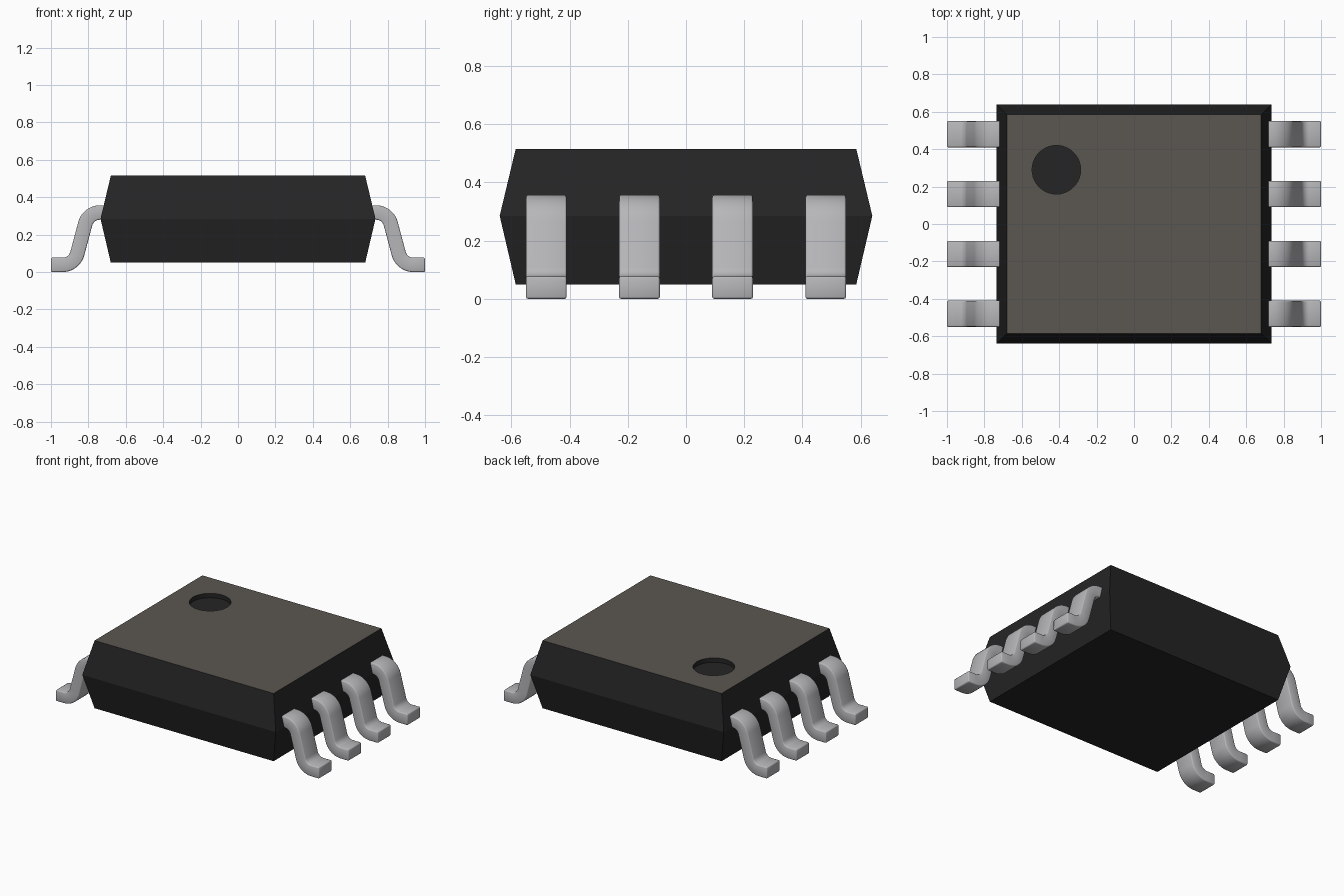
import bpy, bmesh, math

if "Cube" in bpy.data.objects:
    bpy.data.objects.remove(bpy.data.objects["Cube"])


def material(name, rgb):
    m = bpy.data.materials.new(name)
    m.diffuse_color = (*rgb, 1)
    m.use_nodes = True
    m.node_tree.nodes["Principled BSDF"].inputs["Base Color"].default_value = m.diffuse_color
    return m


black = material("black resin", (0.018, 0.018, 0.018))
brown = material("brown grey top", (0.105, 0.096, 0.082))
metal = material("lead metal", (0.47, 0.47, 0.49))


def finish(bm, name, mats):
    bmesh.ops.recalc_face_normals(bm, faces=bm.faces)
    me = bpy.data.meshes.new(name)
    bm.to_mesh(me)
    bm.free()
    for m in mats:
        me.materials.append(m)
    ob = bpy.data.objects.new(name, me)
    bpy.context.collection.objects.link(ob)
    return ob


def bridge(bm, a, b):
    n = len(a)
    for i in range(n):
        j = (i + 1) % n
        bm.faces.new((a[i], a[j], b[j], b[i]))


def loop_edges(bm, ring):
    return [bm.edges.get((ring[i - 1], ring[i])) for i in range(len(ring))]


# Package body: tapered both ways from the parting line
bm = bmesh.new()
rings = []
for hx, hy, z in ((0.68, 0.585, 0.05), (0.735, 0.64, 0.285), (0.68, 0.585, 0.515)):
    rings.append([bm.verts.new((sx * hx, sy * hy, z))
                  for sx, sy in ((-1, -1), (1, -1), (1, 1), (-1, 1))])
bm.faces.new(rings[0])
bridge(bm, rings[0], rings[1])
bridge(bm, rings[1], rings[2])

# Round pin-one recess in the top
N, R, TOP, DEPTH = 40, 0.13, 0.515, 0.03
circles = [[bm.verts.new((-0.415 + R * math.cos(2 * math.pi * i / N),
                          0.29 + R * math.sin(2 * math.pi * i / N), z))
            for i in range(N)] for z in (TOP, TOP - DEPTH)]
bridge(bm, circles[0], circles[1])
bm.faces.new(circles[1])
bmesh.ops.triangle_fill(bm, use_beauty=True,
                        edges=loop_edges(bm, rings[2]) + loop_edges(bm, circles[0]))
for f in bm.faces:
    f.material_index = int(all(v.co.z > TOP - 0.001 for v in f.verts))
finish(bm, "package_body", [black, brown])


# Gull-wing lead outline: pairs of (upper, lower) points along the bend
def lead_profile():
    big, small, tilt, steps = 0.12, 0.043, 15, 9
    pairs = [((0.70, 0.357), (0.70, 0.28))]
    for i in range(steps + 1):
        a = math.radians(90 - (90 - tilt) * i / steps)
        c, s = math.cos(a), math.sin(a)
        pairs.append(((0.738 + big * c, 0.237 + big * s),
                      (0.738 + small * c, 0.237 + small * s)))
    for i in range(steps + 1):
        a = math.radians(180 + tilt + (90 - tilt) * i / steps)
        c, s = math.cos(a), math.sin(a)
        pairs.append(((0.938 + small * c, 0.12 + small * s),
                      (0.938 + big * c, 0.12 + big * s)))
    pairs.append(((1.0, 0.077), (1.0, 0.0)))
    return pairs


def lead(name, side, y):
    bm = bmesh.new()
    sections = []
    for (ux, uz), (lx, lz) in lead_profile():
        sections.append([bm.verts.new((side * x, y + dy, z)) for x, dy, z in
                         ((ux, -0.07, uz), (ux, 0.07, uz), (lx, 0.07, lz), (lx, -0.07, lz))])
    for a, b in zip(sections, sections[1:]):
        bridge(bm, a, b)
    bm.faces.new(sections[0])
    bm.faces.new(sections[-1])
    ob = finish(bm, name, [metal])
    bpy.ops.object.select_all(action='DESELECT')
    bpy.context.view_layer.objects.active = ob
    ob.select_set(True)
    bev = ob.modifiers.new("edge_round", 'BEVEL')
    bev.width, bev.segments = 0.007, 2
    bev.limit_method, bev.angle_limit = 'ANGLE', math.radians(50)
    bpy.ops.object.modifier_apply(modifier=bev.name)
    bpy.ops.object.shade_smooth_by_angle(angle=math.radians(50))


# Four leads on each side
for side, label in ((-1, "left"), (1, "right")):
    for i, y in enumerate((-0.48, -0.16, 0.16, 0.48)):
        lead(f"{label}_lead_{i + 1}", side, y)
